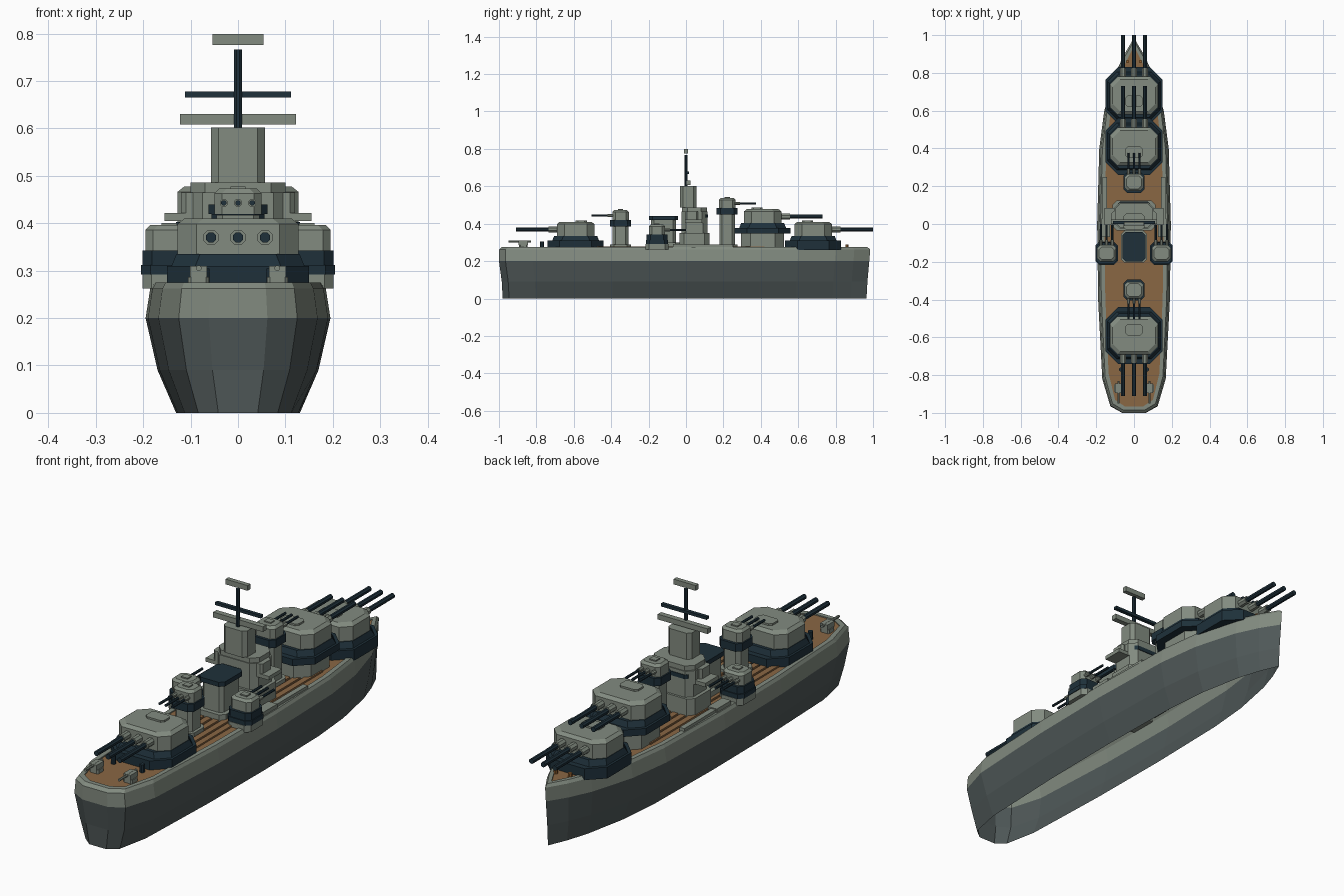
import bpy, bmesh, math
from mathutils import Vector

cube = bpy.data.objects.get("Cube")
if cube:
    bpy.data.objects.remove(cube, do_unlink=True)


def srgb(*rgb):
    return tuple(((c / 255 + 0.055) / 1.055) ** 2.4 for c in rgb) + (1.0,)


def material(name, *rgb):
    m = bpy.data.materials.new(name)
    m.use_nodes = True
    m.diffuse_color = srgb(*rgb)
    m.node_tree.nodes["Principled BSDF"].inputs["Base Color"].default_value = srgb(*rgb)
    return m


GREY = material("light grey paint", 130, 139, 128)
SLATE = material("slate hull paint", 79, 88, 88)
NAVY = material("dark navy metal", 30, 48, 58)
WOOD = material("deck wood", 138, 103, 68)
COPPER = material("copper fitting", 150, 98, 48)


def loft(name, loops, mats, bottom=True, top=True, rule=None):
    """Skin a stack of equal-length loops; rule(face) picks the material index."""
    bm = bmesh.new()
    rings = [[bm.verts.new(p) for p in loop] for loop in loops]
    n = len(rings[0])
    for a, b in zip(rings, rings[1:]):
        for i in range(n):
            j = (i + 1) % n
            bm.faces.new((a[i], a[j], b[j], b[i]))
    if bottom:
        bm.faces.new(rings[0][::-1])
    if top:
        bm.faces.new(rings[-1])
    if rule:
        for f in bm.faces:
            f.material_index = rule(f)
    me = bpy.data.meshes.new(name)
    bm.to_mesh(me)
    bm.free()
    ob = bpy.data.objects.new(name, me)
    for m in mats:
        me.materials.append(m)
    bpy.context.collection.objects.link(ob)
    return ob


def octagon(cx, cy, hx, hy, c, z):
    q = [(hx, c - hy), (hx, hy - c), (hx - c, hy), (c - hx, hy),
         (-hx, hy - c), (-hx, c - hy), (c - hx, -hy), (hx - c, -hy)]
    return [(cx + x, cy + y, z) for x, y in q]


def block(name, cx, cy, hx, hy, z0, z1, mat, c=0.0, inset=0.0):
    """Box, or chamfered block when c > 0, narrowing upward by inset."""
    if c:
        loops = [octagon(cx, cy, hx, hy, c, z0),
                 octagon(cx, cy, hx - inset, hy - inset, c, z1)]
    else:
        loops = [[(cx + sx * (hx - k), cy + sy * (hy - k), z)
                  for sx, sy in ((-1, -1), (1, -1), (1, 1), (-1, 1))]
                 for z, k in ((z0, 0), (z1, inset))]
    return loft(name, loops, [mat])


def rod(name, a, b, r, mat, sides=8):
    a, b = Vector(a), Vector(b)
    rot = (b - a).to_track_quat('Z', 'Y')
    ring = [rot @ Vector((r * math.cos(t), r * math.sin(t), 0))
            for t in (2 * math.pi * (i + 0.5) / sides for i in range(sides))]
    return loft(name, [[p + v for v in ring] for p in (a, b)], [mat])


# Hull: half-width stations from stern to bow, scaled at each height
STATIONS = [(-1, .062), (-.965, .125), (-.82, .168), (-.4, .19), (0, .195),
            (.4, .184), (.6, .158), (.8, .1), (.9, .053)]


def hull_loop(z, k, stern=1.0, bow=.985):
    right = [(w * k, y * (stern if y < 0 else bow / .985), z) for y, w in STATIONS]
    return right + [(0, bow, z)] + [(-x, y, z) for x, y, z in reversed(right)]


loft("hull", [hull_loop(0, .67, .98, .965), hull_loop(.09, .87, .985, .97),
              hull_loop(.2, 1, 1, .98), hull_loop(.262, .95),
              hull_loop(.275, .91, .985, .97), hull_loop(.275, .8, .965, .94),
              hull_loop(.268, .8, .965, .94)],
     [SLATE, GREY], bottom=False, top=False,
     rule=lambda f: int(f.calc_center_median().z > .2))
loft("wood_deck", [hull_loop(.266, .81, .967, .942), hull_loop(.27, .81, .967, .942)],
     [WOOD], bottom=False)

# Raised deck planks
for i in range(-3, 4):
    block("deck_plank", i * .036, -.1, .013, .52, .268, .277, WOOD)


def barrels(cx, y0, length, z, d, gap, r, sleeve):
    for i in (-1, 0, 1):
        x = cx + i * gap
        rod("gun_barrel", (x, y0, z), (x, y0 + d * length, z), r, NAVY)
        rod("barrel_sleeve", (x, y0, z), (x, y0 + d * sleeve, z), r * 1.5, GREY)


def main_turret(y, d, lift=0.0):
    """Triple main battery facing d along y."""
    if lift:
        block("barbette", 0, y, .115, .115, .26, .285 + lift, GREY, c=.05)
    z = .28 + lift
    base = z if lift else .26
    block("turret_ring", 0, y, .15, .15, base, z + .03, NAVY, c=.065)
    block("turret_collar", 0, y, .14, .125, z + .03, z + .055, NAVY, c=.05, inset=.01)
    block("turret_body", 0, y, .128, .1, z + .055, z + .118, GREY, c=.04)
    block("turret_shoulder", 0, y, .128, .1, z + .118, z + .13, GREY, c=.04, inset=.015)
    block("turret_hatch", 0, y - d * .03, .045, .03, z + .13, z + .138, GREY, c=.012)
    barrels(0, y + d * .09, .23, z + .09, d, .057, .0115, .055)


main_turret(.68, 1)
main_turret(.41, 1, .068)
main_turret(-.59, -1)


def small_turret(x, y, z, d):
    block("small_turret_ring", x, y, .056, .056, z, z + .035, NAVY, c=.02)
    block("small_turret_body", x, y, .05, .044, z + .035, z + .078, GREY, c=.016)
    block("small_turret_roof", x, y, .05, .044, z + .078, z + .088, GREY, c=.016, inset=.01)
    block("small_turret_hatch", x, y, .016, .014, z + .088, z + .093, GREY)
    barrels(x, y + d * .04, .115, z + .058, d, .03, .006, .03)


# Secondary turrets on columns
for y, z, d in ((.22, .45, 1), (-.35, .385, -1)):
    block("turret_column", 0, y, .042, .042, .26, z, GREY, c=.015)
    block("column_foot", 0, y, .055, .055, .26, .29, GREY, c=.02)
    small_turret(0, y, z, d)

# Parts mirrored on both sides
for s in (-1, 1):
    # Wing turrets on sponsons
    block("sponson", s * .145, -.155, .057, .062, .262, .292, GREY, c=.02)
    block("sponson_ring", s * .145, -.155, .06, .06, .292, .312, NAVY, c=.02)
    small_turret(s * .145, -.155, .308, 1)
    block("wing_fitting", s * .193, -.13, .008, .016, .297, .312, COPPER)
    # Side lockers
    block("side_locker", s * .155, .14, .012, .11, .265, .288, GREY)
    block("deck_step", s * .15, -.02, .022, .05, .265, .292, GREY)
    # Light stern guns
    block("stern_gun_foot", s * .083, -.87, .022, .022, .265, .287, GREY, c=.006)
    block("stern_gun_body", s * .083, -.87, .018, .025, .287, .31, GREY)
    rod("stern_gun_barrel", (s * .083, -.95, .305), (s * .083, -.83, .305), .006, GREY)
    # Bollards and bow fittings
    rod("stern_bollard", (s * .07, -.77, .265), (s * .07, -.77, .305), .011, NAVY)
    rod("bow_bollard", (s * .035, .86, .265), (s * .035, .86, .29), .009, COPPER)

# Funnel with dark cap
block("funnel_base", 0, -.12, .07, .085, .26, .3, GREY, c=.02)
block("funnel", 0, -.12, .052, .066, .3, .42, GREY, c=.015)
block("funnel_cap", 0, -.12, .062, .078, .42, .44, NAVY, c=.018)

# Bridge tiers
block("bridge_base", 0, .045, .115, .08, .26, .35, GREY, c=.025)
block("bridge_lower", 0, .045, .1, .07, .35, .405, GREY, c=.025)
block("bridge_platform", 0, .04, .155, .045, .405, .422, GREY)
block("bridge_house", 0, .045, .105, .07, .405, .465, GREY, c=.03)
block("bridge_windows", 0, .047, .085, .071, .432, .45, NAVY, c=.012)
block("bridge_wing", 0, .03, .12, .035, .422, .465, GREY, c=.01)
block("bridge_roof", 0, .045, .1, .066, .465, .486, GREY, c=.03)
block("bridge_tower", 0, .012, .057, .044, .486, .602, GREY, c=.016)

# Mast and aerials
rod("mast", (0, 0, .6), (0, 0, .767), .009, NAVY)
block("rangefinder_bar", 0, .012, .122, .012, .608, .631, GREY)
block("mast_yard", 0, .008, .112, .008, .665, .678, NAVY)
block("top_aerial", 0, 0, .054, .01, .776, .799, GREY)
